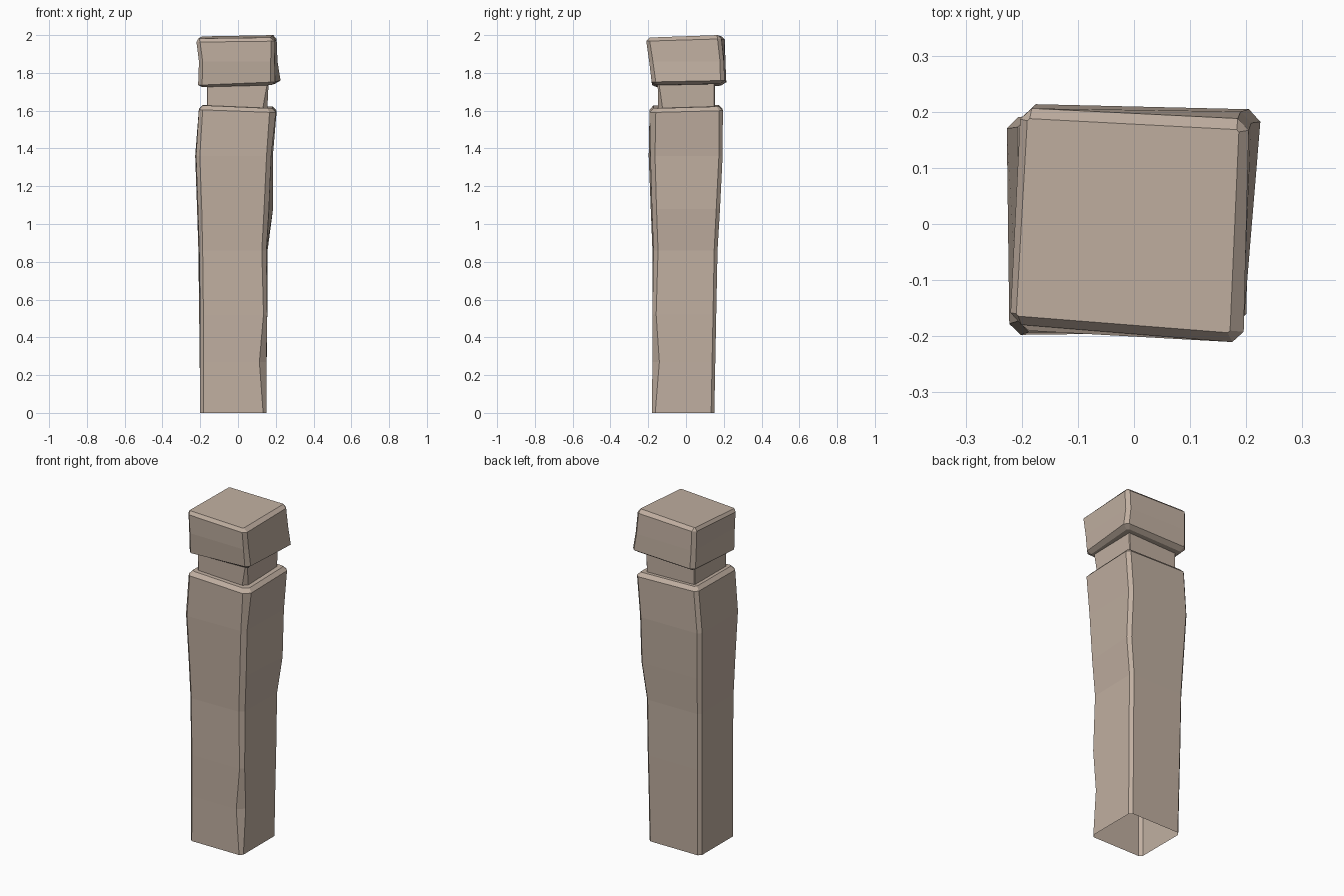
import bpy, bmesh
from mathutils import Vector

stone = bpy.data.materials.new("beige_stone")
stone.diffuse_color = (0.53, 0.43, 0.355, 1)


def chamfered_ring(corners, cuts):
    """Cut each of four corners (front-left, front-right, back-right, back-left)."""
    pts = []
    for i in range(4):
        c = Vector(corners[i])
        for n in (corners[i - 1], corners[(i + 1) % 4]):
            pts.append(c + (Vector(n) - c).normalized() * cuts[i])
    return pts


def loft(name, rings, bottom=True, top=True):
    bm = bmesh.new()
    loops = [[bm.verts.new(p) for p in r] for r in rings]
    for a, b in zip(loops, loops[1:]):
        for i in range(len(a)):
            j = (i + 1) % len(a)
            bm.faces.new((a[i], a[j], b[j], b[i]))
    if bottom:
        bm.faces.new(loops[0][::-1])
    if top:
        bm.faces.new(loops[-1])
    me = bpy.data.meshes.new(name)
    bm.to_mesh(me)
    bm.free()
    me.materials.append(stone)
    ob = bpy.data.objects.new(name, me)
    bpy.context.collection.objects.link(ob)
    return ob


def ring(z, fl, fr, br, bl, cut=0.02, cut_fr=None):
    zs = z if isinstance(z, tuple) else (z,) * 4
    corners = [(p[0], p[1], h) for p, h in zip((fl, fr, br, bl), zs)]
    return chamfered_ring(corners, (cut, cut_fr or cut, cut, cut))


# Worn shaft, open underneath, with a bevelled top rim
loft("post_shaft", [
    ring(0.00, (-.20, -.18), (.15, -.18), (.15, .15), (-.20, .15), .017),
    ring(0.27, (-.20, -.178), (.15, -.178), (.152, .155), (-.203, .155), .017, .037),
    ring(0.52, (-.20, -.178), (.155, -.178), (.155, .16), (-.206, .16), .017, .02),
    ring(0.86, (-.205, -.178), (.15, -.172), (.157, .167), (-.21, .165), .018, .024),
    ring(1.08, (-.212, -.187), (.162, -.18), (.187, .18), (-.217, .178), .02, .024),
    ring(1.36, (-.222, -.198), (.175, -.188), (.185, .194), (-.227, .19), .02, .024),
    ring((1.605, 1.59, 1.60, 1.61), (-.207, -.193), (.20, -.193), (.205, .195), (-.207, .193), .02, .033),
    ring((1.628, 1.612, 1.622, 1.63), (-.187, -.173), (.18, -.173), (.185, .175), (-.187, .173), .012, .025),
], bottom=False)

# Recessed neck
loft("post_neck", [
    ring(1.60, (-.165, -.148), (.155, -.148), (.155, .153), (-.165, .153), .004, .026),
    ring(1.75, (-.165, -.150), (.162, -.150), (.162, .153), (-.165, .153), .004, .006),
], bottom=False, top=False)

# Skewed cap block with bevelled top and bottom edges
loft("post_cap", [
    ring((1.725, 1.735, 1.742, 1.732), (-.19, -.157), (.175, -.16), (.195, .18), (-.18, .185), .012),
    ring((1.735, 1.752, 1.76, 1.75), (-.212, -.18), (.195, -.182), (.227, .204), (-.197, .214), .022),
    ring(1.86, (-.207, -.19), (.193, -.195), (.21, .2), (-.2, .209), .02),
    ring((1.963, 1.968, 1.98, 1.975), (-.221, -.178), (.195, -.212), (.205, .187), (-.202, .207), .02),
    ring((1.982, 1.987, 2.0, 1.993), (-.21, -.164), (.171, -.194), (.187, .168), (-.19, .188), .004),
])
